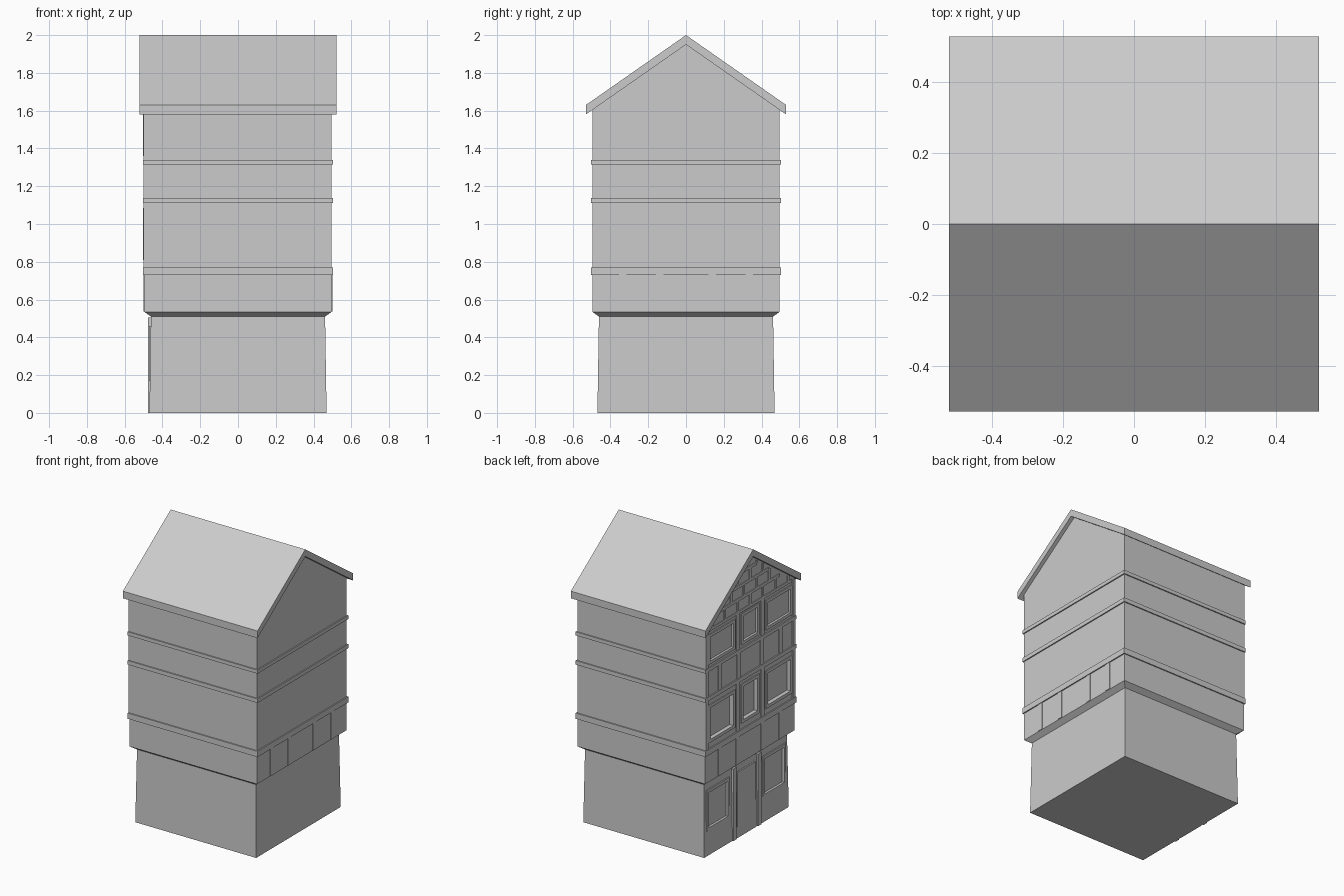
import bpy, bmesh

if "Cube" in bpy.data.objects:
    bpy.data.objects.remove(bpy.data.objects["Cube"])


def mesh_object(name, bm):
    bmesh.ops.recalc_face_normals(bm, faces=bm.faces)
    me = bpy.data.meshes.new(name)
    bm.to_mesh(me)
    bm.free()
    ob = bpy.data.objects.new(name, me)
    bpy.context.collection.objects.link(ob)
    return ob


def boxes(name, items):
    """Each item is (x0, x1, y0, y1, z0, z1)."""
    bm = bmesh.new()
    for x0, x1, y0, y1, z0, z1 in items:
        for v in bmesh.ops.create_cube(bm, size=1)["verts"]:
            v.co = ((x0 + x1) / 2 + v.co.x * (x1 - x0),
                    (y0 + y1) / 2 + v.co.y * (y1 - y0),
                    (z0 + z1) / 2 + v.co.z * (z1 - z0))
    return mesh_object(name, bm)


def frame(x0, x1, y0, y1, z0, z1, w):
    return [(x0, x1, y0, y0 + w, z0, z1), (x0, x1, y1 - w, y1, z0, z1),
            (x0, x1, y0 + w, y1 - w, z0, z0 + w),
            (x0, x1, y0 + w, y1 - w, z1 - w, z1)]


# House walls: tapered ground floor, jettied upper floors, gable peak
bm = bmesh.new()
rings = []
for h, z in [(0.469, 0), (0.461, 0.51), (0.496, 0.535), (0.496, 1.61)]:
    rings.append([bm.verts.new((sx * h, sy * h, z))
                  for sx, sy in ((-1, -1), (1, -1), (1, 1), (-1, 1))])
bm.faces.new(rings[0])
for a, b in zip(rings, rings[1:]):
    for i in range(4):
        j = (i + 1) % 4
        bm.faces.new((a[i], a[j], b[j], b[i]))
left = bm.verts.new((-0.496, 0, 1.957))
right = bm.verts.new((0.496, 0, 1.957))
t = rings[-1]
bm.faces.new((t[3], t[0], left))
bm.faces.new((t[1], t[2], right))
bm.faces.new((t[0], t[1], right, left))
bm.faces.new((t[2], t[3], left, right))
house = mesh_object("house_walls", bm)

# Roof: chevron profile extruded along x
bm = bmesh.new()
profile = [(-0.53, 1.58), (-0.53, 1.63), (0, 2), (0.53, 1.63), (0.53, 1.58), (0, 1.95)]
ends = [[bm.verts.new((x, y, z)) for y, z in profile] for x in (-0.5225, 0.5225)]
for e in ends:
    bm.faces.new((e[0], e[1], e[2], e[5]))
    bm.faces.new((e[5], e[2], e[3], e[4]))
for i in range(6):
    j = (i + 1) % 6
    bm.faces.new((ends[0][i], ends[0][j], ends[1][j], ends[1][i]))
mesh_object("roof", bm)

# Horizontal timber bands around the house
for i, (z0, z1) in enumerate([(0.73, 0.77), (1.11, 1.138), (1.315, 1.34)]):
    boxes(f"band_{i + 1}", [(-0.504, 0.504, -0.504, 0.504, z0, z1)])

# Windows on the left facade: (y0, y1, z0, z1, wall x)
U, G = -0.496, -0.464
windows = []
for z0, z1 in [(0.81, 1.075), (1.36, 1.57)]:
    for s in (-1, 1):
        y = sorted((s * 0.17, s * 0.465))
        windows.append((*y, z0, z1, U))
    windows.append((-0.1, 0.1, z0, z1 + 0.01, U))
for s in (-1, 1):
    windows.append((*sorted((s * 0.185, s * 0.44)), 0.17, 0.46, G))

# Recesses behind the windows
W = 0.022
cutter = boxes("window_cutter", [(x - 0.05, x + (0.022 if z0 == 0.81 else 0.01),
                                  y0 + W, y1 - W, z0 + W, z1 - W)
                                 for y0, y1, z0, z1, x in windows])
cutter.hide_render = True
cutter.hide_viewport = True
cut = house.modifiers.new("window_recesses", 'BOOLEAN')
cut.operation = 'DIFFERENCE'
cut.object = cutter
cut.solver = 'EXACT'

frames = []
for y0, y1, z0, z1, x in windows:
    frames += frame(x - 0.006, x + 0.006, y0, y1, z0, z1, W)
boxes("window_frames", frames)

# Door with posts on both sides
boxes("door", [(-0.471, -0.45, -0.1, 0.1, 0, 0.46)])
boxes("door_frame", [(-0.476, -0.45, min(s * 0.12, s * 0.155), max(s * 0.12, s * 0.155), 0, 0.505)
                     for s in (-1, 1)])

# Short posts in the lower band on both gable ends
posts = []
for y in (-0.335, -0.14, 0.14, 0.335):
    for s in (-1, 1):
        posts.append((*sorted((s * 0.48, s * 0.5)), y - 0.02, y + 0.02, 0.537, 0.735))
boxes("lower_posts", posts)

# Facade posts between and beside the windows
fx0, fx1 = -0.501, -0.48
posts = []
for s in (-1, 1):
    for y, z0, z1 in [(0.335, 1.13, 1.32), (0.13, 1.13, 1.32),
                      (0.135, 0.765, 1.115), (0.135, 1.335, 1.6),
                      (0.482, 0.765, 1.115), (0.482, 1.13, 1.32), (0.482, 1.335, 1.6)]:
        w = 0.014 if y > 0.4 else 0.018
        posts.append((fx0, fx1, s * y - w, s * y + w, z0, z1))
boxes("facade_posts", posts)

# Gable timber lattice: rails with staggered studs
lattice = []
levels = [1.6, 1.69, 1.78, 1.87]
for i, z in enumerate(levels):
    half = min(0.49, (1.94 - z) / 0.698 - 0.03)
    lattice.append((fx0, fx1, -half, half, z - 0.01, z + 0.01))
    for k in range(-3, 4):
        y = (k + 0.5 * (i % 2)) * 0.14
        top = min(z + 0.09, 1.95 - 0.698 * (abs(y) + 0.01))
        if top > z + 0.02:
            lattice.append((fx0, fx1, y - 0.01, y + 0.01, z, top))
boxes("gable_lattice", lattice)
